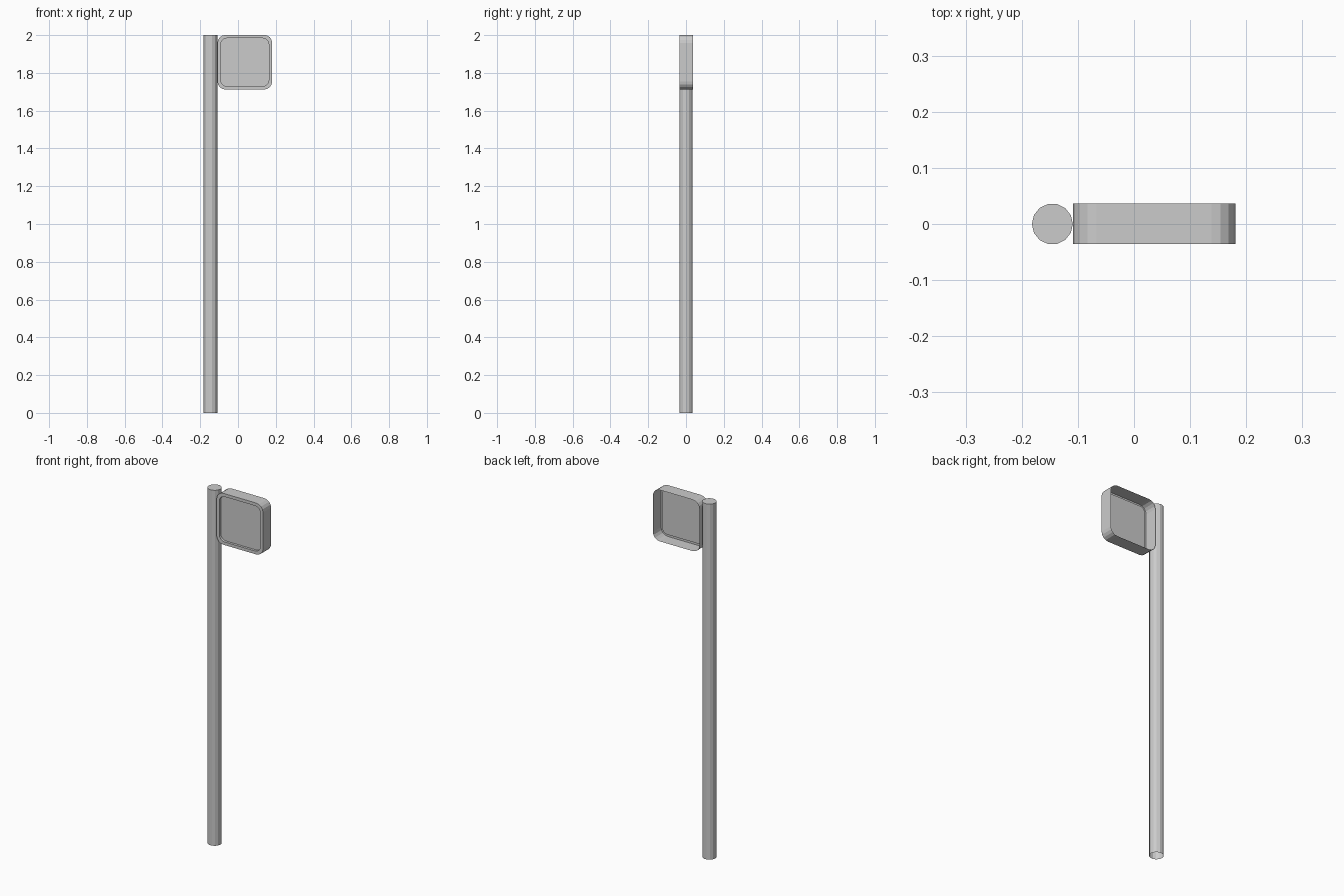
import bpy, bmesh
from math import sin, cos, pi

if "Cube" in bpy.data.objects:
    bpy.data.objects.remove(bpy.data.objects["Cube"])


def finish(bm, name):
    mesh = bpy.data.meshes.new(name)
    bm.to_mesh(mesh)
    bm.free()
    obj = bpy.data.objects.new(name, mesh)
    bpy.context.collection.objects.link(obj)
    return obj


def bridge(bm, a, b):
    for i in range(len(a)):
        j = (i + 1) % len(a)
        bm.faces.new((a[i], a[j], b[j], b[i]))


# Pole: capped on top, open at the foot
bm = bmesh.new()
N, R, CX = 14, 0.0365, -0.1455
rings = [[bm.verts.new((CX + R * cos(2 * pi * i / N), R * sin(2 * pi * i / N), z))
          for i in range(N)] for z in (0, 2)]
bridge(bm, *rings)
bm.faces.new(rings[1])
finish(bm, "pole")


# Sign: rounded square shell, open at the back, recessed front panel
def rounded_ring(bm, half, radius, y, cx=0.036, cz=1.8565, steps=4):
    ring = []
    for q, (sx, sz) in enumerate(((1, 1), (-1, 1), (-1, -1), (1, -1))):
        for k in range(steps + 1):
            a = (q + k / steps) * pi / 2
            ring.append(bm.verts.new((cx + sx * (half - radius) + radius * cos(a), y,
                                      cz + sz * (half - radius) + radius * sin(a))))
    return ring


bm = bmesh.new()
rings = [rounded_ring(bm, *p) for p in ((0.1445, 0.042, 0.0365), (0.1445, 0.042, -0.0355),
                                        (0.127, 0.032, -0.0355), (0.127, 0.032, -0.022))]
for a, b in zip(rings, rings[1:]):
    bridge(bm, a, b)
bm.faces.new(rings[-1])
bmesh.ops.recalc_face_normals(bm, faces=bm.faces)
finish(bm, "sign_box")
